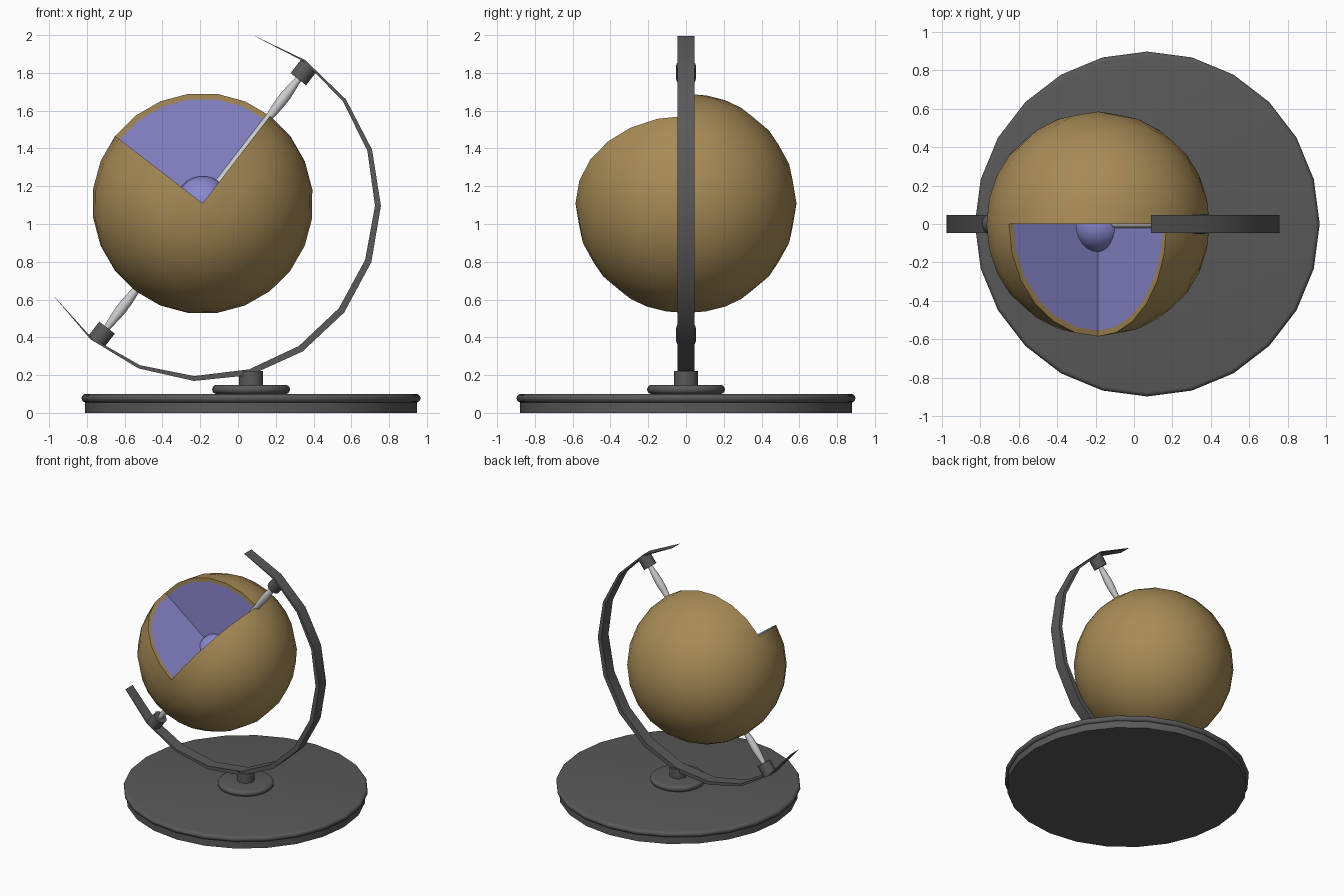
import bpy, bmesh
from math import cos, sin, pi, radians
from mathutils import Matrix, Vector

if "Cube" in bpy.data.objects:
    bpy.data.objects.remove(bpy.data.objects["Cube"])


def material(name, rgb):
    m = bpy.data.materials.new(name)
    m.use_nodes = True
    m.diffuse_color = (*rgb, 1)
    m.node_tree.nodes["Principled BSDF"].inputs["Base Color"].default_value = (*rgb, 1)
    return m


GREY = material("dark grey", (0.10, 0.10, 0.10))
BROWN = material("ochre brown", (0.39, 0.26, 0.095))
VIOLET = material("soft violet", (0.26, 0.245, 0.62))
SILVER = material("light grey", (0.62, 0.62, 0.62))

# Tilted frame shared by globe, axle and arm
TILT = Matrix.Translation((-0.187, 0, 1.109)) @ Matrix.Rotation(radians(37.6), 4, 'Y')
STAND = Matrix.Translation((0.069, 0, 0))


def finish(name, bm, mats, matrix):
    mesh = bpy.data.meshes.new(name)
    bmesh.ops.remove_doubles(bm, verts=bm.verts, dist=1e-5)
    bmesh.ops.recalc_face_normals(bm, faces=bm.faces)
    bm.to_mesh(mesh)
    bm.free()
    for m in mats:
        mesh.materials.append(m)
    ob = bpy.data.objects.new(name, mesh)
    bpy.context.collection.objects.link(ob)
    ob.matrix_world = matrix
    bpy.ops.object.select_all(action='DESELECT')
    ob.select_set(True)
    bpy.context.view_layer.objects.active = ob
    bpy.ops.object.shade_smooth_by_angle(angle=radians(32))
    return ob


def lathe(name, profile, mat, matrix, segs=24):
    """Turn (radius, height) points around z and close both ends."""
    bm = bmesh.new()
    rings = [[bm.verts.new((r * cos(2 * pi * i / segs), r * sin(2 * pi * i / segs), z))
              for i in range(segs)] for r, z in profile]
    for a, b in zip(rings, rings[1:]):
        for i in range(segs):
            j = (i + 1) % segs
            bm.faces.new((a[i], a[j], b[j], b[i]))
    bm.faces.new(rings[0])
    bm.faces.new(rings[-1])
    return finish(name, bm, [mat], matrix)


def bead(r, low, high):
    """Rounded rim profile between two heights."""
    h = (high - low) / 2
    return [(r - h + h * cos(a), low + h + h * sin(a))
            for a in (pi * k / 8 for k in range(-4, 5))]


# Stand
lathe("base_disc", [(0.878, 0), (0.878, 0.06)], GREY, STAND)
lathe("base_rim", bead(0.897, 0.055, 0.1), GREY, STAND)
lathe("foot_ring", bead(0.206, 0.1, 0.148), GREY, STAND)
lathe("stem", [(0.063, 0.14), (0.063, 0.222)], GREY, STAND)

# Globe with one octant cut away, showing a thin shell around a solid inside
R, INNER = 0.585, 0.555
bm = bmesh.new()
bmesh.ops.create_uvsphere(bm, u_segments=24, v_segments=12, radius=R)
gone = []
for f in bm.faces:
    c = f.calc_center_median()
    if c.x < 0 and c.y < 0 and c.z > 0:
        gone.append(f)
bmesh.ops.delete(bm, geom=gone, context='FACES')
axes = [Vector((-1, 0, 0)), Vector((0, -1, 0)), Vector((0, 0, 1))]
for k in range(3):
    u, v = axes[k], axes[(k + 1) % 3]
    arc = [u * cos(pi * i / 12) + v * sin(pi * i / 12) for i in range(7)]
    inner = [bm.verts.new(p * INNER) for p in arc]
    outer = [bm.verts.new(p * R) for p in arc]
    sector = bm.faces.new([bm.verts.new((0, 0, 0))] + inner)
    sector.material_index = 1
    for i in range(6):
        bm.faces.new((inner[i], outer[i], outer[i + 1], inner[i + 1]))
finish("globe", bm, [BROWN, VIOLET], TILT)

# Core
bm = bmesh.new()
bmesh.ops.create_uvsphere(bm, u_segments=24, v_segments=12, radius=0.145)
finish("core", bm, [VIOLET], TILT)

# Axle with turned spindle ends, and its end caps
half = [(0.02, 0.58), (0.027, 0.65), (0.029, 0.71), (0.024, 0.77), (0.016, 0.84)]
lathe("axle", [(r, -z) for r, z in reversed(half)] + half, SILVER, TILT, 16)
for name, s in (("upper_cap", 1), ("lower_cap", -1)):
    lathe(name, [(0.052, s * 0.83), (0.052, s * 0.922)], GREY, TILT, 16)

# Crescent arm, thickest in the middle and tapering to both tips
bm = bmesh.new()
rows = []
for i in range(13):
    t = i / 6 - 1
    a = radians(110.4) * t
    h = 0.0005 + 0.0175 * cos(t * pi / 2)
    rows.append([bm.verts.new((r * cos(a), y, r * sin(a)))
                 for r, y in ((0.928 - h, -0.046), (0.928 + h, -0.046),
                              (0.928 + h, 0.046), (0.928 - h, 0.046))])
for a, b in zip(rows, rows[1:]):
    for i in range(4):
        j = (i + 1) % 4
        bm.faces.new((a[i], a[j], b[j], b[i]))
bm.faces.new(rows[0])
bm.faces.new(rows[-1])
finish("arm", bm, [GREY], TILT)
